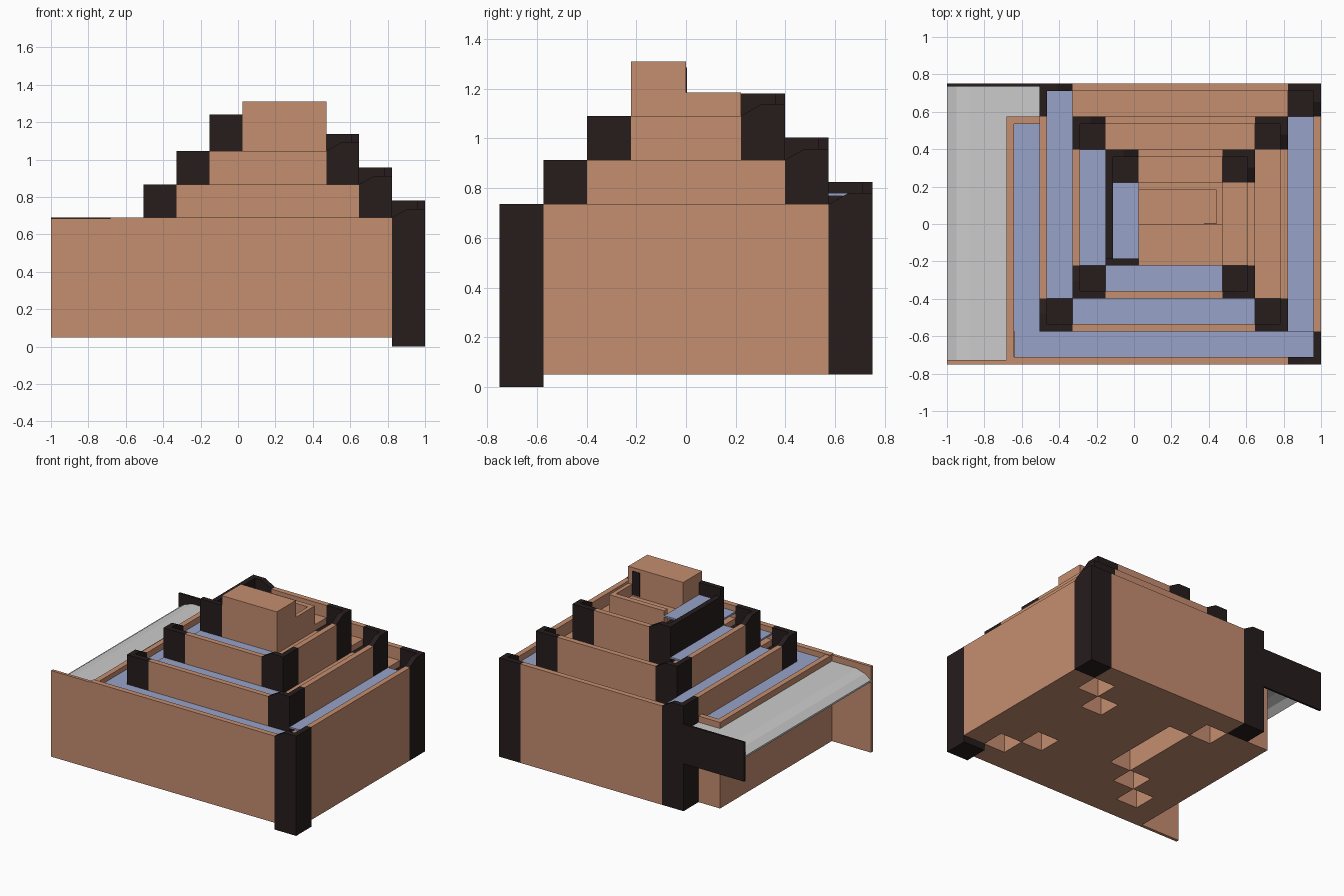
import bpy, bmesh

if "Cube" in bpy.data.objects:
    bpy.data.objects.remove(bpy.data.objects["Cube"])

W, T = 0.176, 0.04          # trough width, rim thickness
BASE = 0.05


def material(name, rgb):
    m = bpy.data.materials.new(name)
    m.diffuse_color = (*rgb, 1)
    m.use_nodes = True
    m.node_tree.nodes["Principled BSDF"].inputs["Base Color"].default_value = m.diffuse_color
    return m


CLAY = material("clay", (0.56, 0.27, 0.16))
DARK = material("dark", (0.02, 0.012, 0.012))
BLUE = material("water", (0.31, 0.37, 0.58))


def solid(name, solids, mat):
    """Each solid is a pair of matching rings of 3D points."""
    bm = bmesh.new()
    for ring_a, ring_b in solids:
        a = [bm.verts.new(p) for p in ring_a]
        b = [bm.verts.new(p) for p in ring_b]
        bm.faces.new(a)
        bm.faces.new(b[::-1])
        for i in range(len(a)):
            j = (i + 1) % len(a)
            bm.faces.new((a[i], b[i], b[j], a[j]))
    bmesh.ops.recalc_face_normals(bm, faces=bm.faces)
    me = bpy.data.meshes.new(name)
    bm.to_mesh(me)
    bm.free()
    if mat:
        me.materials.append(mat)
    ob = bpy.data.objects.new(name, me)
    bpy.context.collection.objects.link(ob)
    return ob


def cuboid(x0, x1, y0, y1, z0, z1):
    ring = [(x0, y0), (x1, y0), (x1, y1), (x0, y1)]
    return [(x, y, z0) for x, y in ring], [(x, y, z1) for x, y in ring]


def box(name, x0, x1, y0, y1, z0, z1, mat):
    return solid(name, [cuboid(x0, x1, y0, y1, z0, z1)], mat)


def water(name, x0, x1, y0, y1, z):
    return box(name, x0, x1, y0, y1, z - 0.012, z, BLUE)


SIGN = {"front": 1, "left": 1, "right": -1, "back": -1}   # inward direction


def place(side, outer, s, t, z):
    """s runs along the side, t goes inward from its outer plane."""
    v = outer + SIGN[side] * t
    return (s, v, z) if side in ("front", "back") else (v, s, z)


def trough(name, side, outer, a, b, top, mat, bottom=BASE, depth=0.09):
    prof = [(0, bottom), (0, top), (T, top), (T, top - depth), (W, top - depth), (W, bottom)]
    solid(name, [[[place(side, outer, s, t, z) for t, z in prof] for s in (a, b)]], mat)


def post(name, low, o_low, low_top, up, o_up, top, bottom):
    g = SIGN[up]
    s0 = o_up + g * W
    # wall on the lower side, sloped up from the lower rim
    wall = [(s0, bottom), (s0, low_top), (o_up + g * W * 0.55, top), (o_up, top), (o_up, bottom)]
    body = [(s0, bottom), (s0, low_top - 0.09), (o_up + g * T, low_top - 0.09), (o_up + g * T, bottom)]
    side = [(o_up + g * T, bottom), (o_up + g * T, top), (o_up, top), (o_up, bottom)]

    def prism(poly, t0, t1):
        return [[place(low, o_low, s, t, z) for s, z in poly] for t in (t0, t1)]
    solid(name, [prism(wall, 0, T), prism(body, T, W), prism(side, T, W)], DARK)


# Spiral of troughs climbing inward, with a dark corner post at every turn
RISE = 0.178
for k in range(3):
    d, h = W * k, RISE * k
    xr, yb, xl, yf = 1 - d, 0.75 - d, -0.505 + d, -0.75 + d
    zf, zr, zb, zl = 0.69 + h, 0.735 + h, 0.78 + h, 0.825 + h
    n = str(k + 1)
    trough("front_trough_" + n, "front", yf, -0.681 if k == 0 else xl, xr - W, zf, CLAY)
    trough("right_trough_" + n, "right", xr, yf + W, yb - W, zr, CLAY)
    trough("back_trough_" + n, "back", yb, xl + W, xr - W, zb, CLAY)
    low = (lambda z: BASE) if k == 0 else (lambda z: z - 0.4)
    post("front_right_post_" + n, "front", yf, zf, "right", xr, zr, 0 if k == 0 else zr - 0.4)
    post("back_right_post_" + n, "right", xr, zr, "back", yb, zb, low(zb))
    post("back_left_post_" + n, "back", yb, zb, "left", xl, zl, low(zl))
    if k < 2:
        trough("left_trough_" + n, "left", xl, yf + 2 * W, yb - W, zl, CLAY)
        post("front_left_post_" + n, "left", xl, zl, "front", yf + W, zf + RISE, zl - 0.4)
        water("left_water_" + n, xl + T, xl + W, yf + 2 * W, yb - (T if k == 0 else W), zl - 0.045)
    x0, x1 = (-0.64, 0.96) if k == 0 else (xl, xr - W)
    water("front_water_" + n, x0, x1, yf + T, yf + W, zf - 0.04)
water("right_water", 0.824, 0.96, -0.574, 0.574, 0.69)

# Lowest trough along the left, closed at its back end
trough("outlet_trough", "left", -0.681, -0.574, 0.575, 0.685, CLAY)
box("outlet_corner_rim", -0.681, -0.641, -0.71, -0.574, 0.6, 0.685, CLAY)
box("outlet_end_rim", -0.641, -0.505, 0.535, 0.575, 0.595, 0.685, CLAY)
water("outlet_water", -0.641, -0.505, -0.574, 0.535, 0.65)

# Thin side walls and the curved spill sheet between them
box("front_side_wall", -1, -0.681, -0.75, -0.728, BASE, 0.685, CLAY)
box("back_side_wall", -1, -0.505, 0.735, 0.75, 0.40, 0.69, DARK)
prof = [(-0.681, 0.64), (-0.88, 0.64), (-0.95, 0.62), (-1, 0.585),
        (-1, 0.572), (-0.95, 0.607), (-0.88, 0.627), (-0.681, 0.627)]
solid("spill_sheet", [[[(x, y, z) for x, z in prof] for y in (-0.728, 0.735)],
                      cuboid(-0.681, -0.505, 0.575, 0.735, 0.627, 0.64)], None)

# Top dark channel
trough("top_channel", "left", -0.153, -0.222, 0.222, 1.18, DARK, bottom=0.75)
box("top_channel_end", -0.153, 0.023, -0.222, -0.185, 0.8, 1.24, DARK)
water("top_channel_water", -0.113, 0.023, -0.185, 0.222, 1.15)

# Central block with open basin behind it
box("source_block", 0.023, 0.472, -0.222, 0, BASE, 1.31, CLAY)
solid("source_basin", [cuboid(0.023, 0.472, 0, 0.222, BASE, 1.10),
                       cuboid(0.023, 0.472, 0.182, 0.222, 1.10, 1.185),
                       cuboid(0.442, 0.472, 0, 0.182, 1.10, 1.185)], CLAY)
box("source_outlet", 0.375, 0.44, -0.01, 0.004, 1.11, 1.285, DARK)
